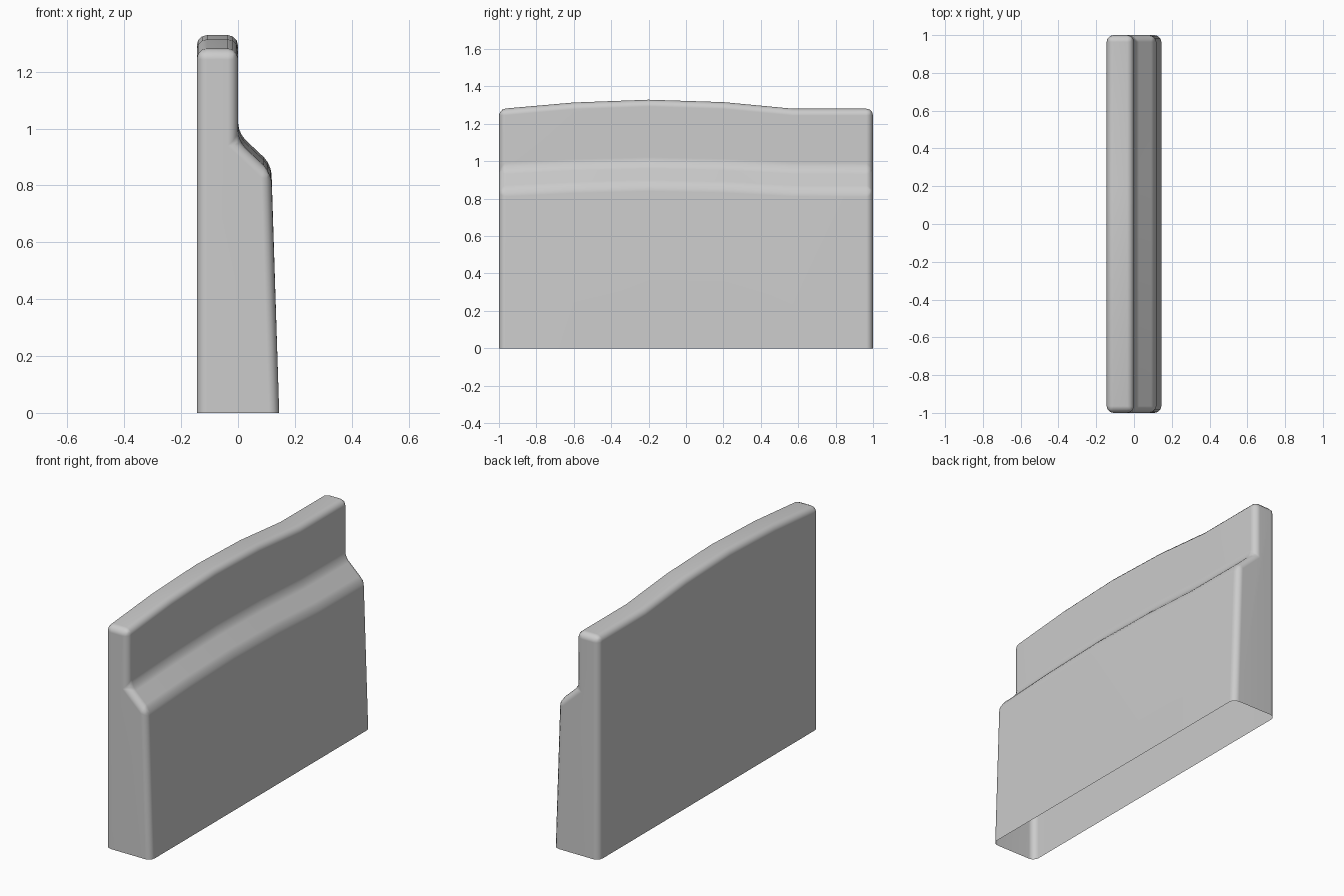
import bpy, bmesh

if "Cube" in bpy.data.objects:
    bpy.data.objects.remove(bpy.data.objects["Cube"])

# Stations along the length: (y, rise of the wavy top, rise of the ledge)
STATIONS = [(-1.0, 0.0, 0.0), (-0.6, 0.035, 0.02), (-0.2, 0.05, 0.03),
            (0.2, 0.037, 0.022), (0.57, 0.002, 0.002), (1.0, 0.002, 0.0)]


def section(y, top, ledge):
    # Open-bottomed stepped cross-section, back foot to front foot
    return [(-0.145, y, 0.0), (-0.145, y, 1.279 + top), (0.0, y, 1.279 + top),
            (0.0, y, 0.955 + ledge), (0.117, y, 0.845 + ledge), (0.145, y, 0.0)]


# Barrier shell: sections joined along y, closed at both ends
bm = bmesh.new()
rings = [[bm.verts.new(p) for p in section(*s)] for s in STATIONS]
for a, b in zip(rings, rings[1:]):
    for i in range(len(a) - 1):
        bm.faces.new((a[i], a[i + 1], b[i + 1], b[i]))
bm.faces.new(rings[0][::-1])
bm.faces.new(rings[-1])
bmesh.ops.recalc_face_normals(bm, faces=bm.faces)
# Make sure the open shell faces outward
back = min(bm.faces, key=lambda f: f.calc_center_median().x)
if back.normal.x > 0:
    bmesh.ops.reverse_faces(bm, faces=bm.faces)

mesh = bpy.data.meshes.new("barrier_wall")
bm.to_mesh(mesh)
bm.free()
wall = bpy.data.objects.new("barrier_wall", mesh)
bpy.context.collection.objects.link(wall)
mesh.shade_smooth()

# Rounded edges everywhere except the open bottom rim
bevel = wall.modifiers.new("rounded_edges", 'BEVEL')
bevel.width = 0.036
bevel.segments = 3
bevel.limit_method = 'ANGLE'
bevel.angle_limit = 0.4
wall.modifiers.new("clean_shading", 'WEIGHTED_NORMAL')
